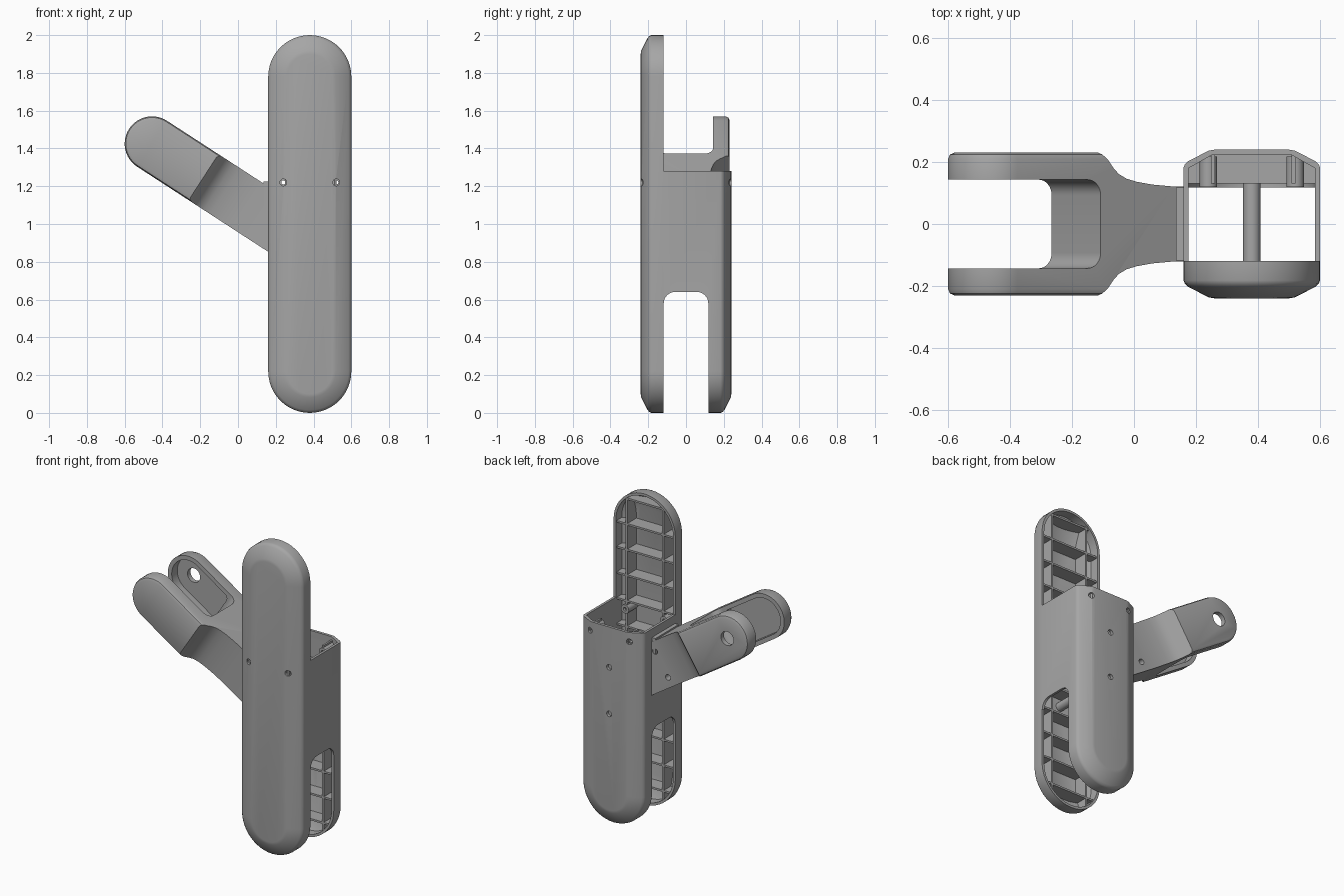
import bpy, bmesh
from math import radians, cos, sin, pi
from mathutils import Matrix, Vector

cube = bpy.data.objects.get("Cube")
if cube:
    bpy.data.objects.remove(cube)

grey = bpy.data.materials.new("plain_grey")
grey.use_nodes = True
grey.diffuse_color = (0.38, 0.38, 0.38, 1)
grey.node_tree.nodes["Principled BSDF"].inputs["Base Color"].default_value = (0.38, 0.38, 0.38, 1)


def finish(name, bm):
    bmesh.ops.remove_doubles(bm, verts=bm.verts, dist=0.0001)
    bmesh.ops.recalc_face_normals(bm, faces=bm.faces)
    mesh = bpy.data.meshes.new(name)
    bm.to_mesh(mesh)
    bm.free()
    mesh.materials.append(grey)
    obj = bpy.data.objects.new(name, mesh)
    bpy.context.collection.objects.link(obj)
    return obj


def loft(name, rings, matrix=Matrix()):
    """Skin a list of matching rings and cap both ends."""
    bm = bmesh.new()
    loops = [[bm.verts.new(matrix @ Vector(p)) for p in r] for r in rings]
    n = len(loops[0])
    for a, b in zip(loops, loops[1:]):
        for i in range(n):
            j = (i + 1) % n
            bm.faces.new((a[i], a[j], b[j], b[i]))
    bm.faces.new(loops[0])
    bm.faces.new(loops[-1])
    return finish(name, bm)


def outline(box, radii, inset, y, steps=12):
    """Rounded rectangle in the xz plane; corners run from upper right, turning left."""
    x0, x1, z0, z1 = box
    pts = []
    corners = [(x1, z1, -1, -1), (x0, z1, 1, -1), (x0, z0, 1, 1), (x1, z0, -1, 1)]
    for k, ((x, z, dx, dz), r) in enumerate(zip(corners, radii)):
        e = max(r - inset, 0.002)
        cx, cz = x + dx * (inset + e), z + dz * (inset + e)
        for i in range(steps + 1):
            t = (k + i / steps) * pi / 2
            pts.append((cx + e * cos(t), y, cz + e * sin(t)))
    return pts


def solid(name, box, radii, levels, matrix=Matrix()):
    return loft(name, [outline(box, radii, i, y) for i, y in levels], matrix)


def boxes(name, spans):
    bm = bmesh.new()
    for x0, x1, y0, y1, z0, z1 in spans:
        m = Matrix.LocRotScale(Vector((x0 + x1, y0 + y1, z0 + z1)) / 2, None,
                               Vector((x1 - x0, y1 - y0, z1 - z0)))
        bmesh.ops.create_cube(bm, size=1, matrix=m)
    return finish(name, bm)


def rod(name, x, z, y0, y1, r, matrix=Matrix()):
    rings = [[(x + r * cos(i * pi / 12), y, z + r * sin(i * pi / 12)) for i in range(24)]
             for y in (y0, y1)]
    return loft(name, rings, matrix)


def combine(obj, tool, op="DIFFERENCE"):
    tool.hide_render = True
    mod = obj.modifiers.new("combine", "BOOLEAN")
    mod.object, mod.operation, mod.solver = tool, op, "EXACT"
    mod.use_self = op == "INTERSECT"
    bpy.context.view_layer.objects.active = obj
    bpy.ops.object.modifier_apply(modifier=mod.name)
    bpy.data.objects.remove(tool)


BODY = (0.16, 0.6, 0, 2)
ROUND = [0.22] * 4
SCREWS = [(0.24, 1.22), (0.52, 1.22)]
POSTS = [(0.38, 1.02), (0.38, 0.72)]
TOP = 1.28

# Front plate: long hollow capsule with a softened chamfer
front = solid("front_plate", BODY, ROUND, [
    (0.1, -0.24), (0.082, -0.237), (0.015, -0.203), (0.004, -0.193), (0, -0.182), (0, -0.12),
    (0.016, -0.12), (0.016, -0.18), (0.09, -0.222)])

# Back shell with side walls, cut flat on top and open at the lower sides
back = solid("back_shell", BODY, ROUND, [
    (0.1, 0.24), (0.082, 0.237), (0.015, 0.203), (0.004, 0.193), (0, 0.182), (0, -0.12),
    (0.016, -0.12), (0.016, 0.18), (0.09, 0.222)])
combine(back, boxes("top_cutter", [(0, 1, -0.5, 0.5, TOP, 3)]))
side = [(-0.3, -1), (-0.3, 0.58), (-0.118, 0.58)]
for start, cy in ((pi, -0.058), (pi / 2, 0.058)):
    side += [(cy + 0.06 * cos(start - i * pi / 16), 0.58 + 0.06 * sin(start - i * pi / 16))
             for i in range(9)]
side.append((0.118, -1))
combine(back, loft("side_cutter", [[(x, y, z) for y, z in side] for x in (0, 1)]))

# Stiffening ribs trimmed to the hollow of each half
for label, s, limit in (("front", -1, 2), ("back", 1, TOP - 0.02)):
    y0, y1 = sorted((s * 0.13, s * 0.3))
    spans = [(x - 0.006, x + 0.006, y0, y1, 0, limit) for x in (0.255, 0.515)]
    z = 0.115
    while z < limit:
        spans.append((0.1, 0.7, y0, y1, z - 0.006, z + 0.006))
        z += 0.165
    ribs = boxes(label + "_ribs", spans)
    core = solid("core", BODY, ROUND, [(0.008, s * 0.1), (0.008, s * 0.182), (0.09, s * 0.23)])
    combine(ribs, core, "INTERSECT")

# Screw sleeves and the two cross posts
for i, (x, z) in enumerate(SCREWS):
    for s in (-1, 1):
        sleeve = rod(f"screw_sleeve_{i}_{s}", x, z, s * 0.12, s * 0.218, 0.028)
        combine(sleeve, rod("drill", x, z, -0.3, 0.3, 0.011))
    for part in (front, back):
        combine(part, rod("drill", x, z, -0.3, 0.3, 0.018))
for i, (x, z) in enumerate(POSTS):
    rod(f"cross_post_{i}", x, z, -0.23, 0.222, 0.028)
    combine(back, rod("drill", x, z, 0.2, 0.3, 0.018))

# Forked arm: plan shape trimmed by a chamfered capsule
TILT = Matrix.Translation((-0.455, 0, 1.425)) @ Matrix.Rotation(radians(33), 4, "Y")
ARM = (-0.145, 1.1, -0.145, 0.145)
ARM_ROUND = [0.01, 0.145, 0.145, 0.01]
flare = [(-0.3, 0.26), (0.29, 0.26), (0.325, 0.23), (0.35, 0.205), (0.37, 0.18), (0.39, 0.161),
         (0.42, 0.146), (0.46, 0.136), (0.52, 0.127), (0.6, 0.121), (0.95, 0.12)]
slot = [(-0.3, 0.143)] + [(0.27 + 0.05 * sin(i * pi / 16), 0.093 + 0.05 * cos(i * pi / 16))
                          for i in range(9)]
plan = flare + [(s, -y) for s, y in reversed(flare)]
plan += [(s, -y) for s, y in slot] + list(reversed(slot))
arm = loft("forked_arm", [[(s, y, w) for s, y in plan] for w in (-0.3, 0.3)], TILT)
combine(arm, solid("capsule", ARM, ARM_ROUND, [
    (0.02, -0.23), (0.006, -0.224), (0, -0.21), (0, 0.21), (0.006, 0.224), (0.02, 0.23)], TILT),
    "INTERSECT")
combine(arm, boxes("base_cutter", [(0.168, 2, -1, 1, -1, 3)]))

# Pockets inside the prongs, pivot hole and base screw holes on the back
for s in (-1, 1):
    combine(arm, solid("pocket", (-0.118, 0.265, -0.118, 0.118), [0.03, 0.118, 0.118, 0.03],
                       [(0, s * 0.1), (0, s * 0.2)], TILT))
combine(arm, rod("drill", 0, 0, 0.1, 0.3, 0.045, TILT))
for w in (-0.085, 0.085):
    combine(arm, rod("drill", 0.65, w, 0.08, 0.2, 0.018, TILT))

# Mounting lip where the arm meets the shell
boxes("arm_lip", [(0.135, 0.165, -0.118, 0.118, 1.0, 1.225)])

# Smooth rounded surfaces, keep hard edges
bpy.ops.object.select_all(action="DESELECT")
for obj in bpy.context.collection.objects:
    if obj.type == "MESH" and grey.name in obj.data.materials:
        obj.select_set(True)
        bpy.context.view_layer.objects.active = obj
bpy.ops.object.shade_smooth_by_angle(angle=radians(30))
